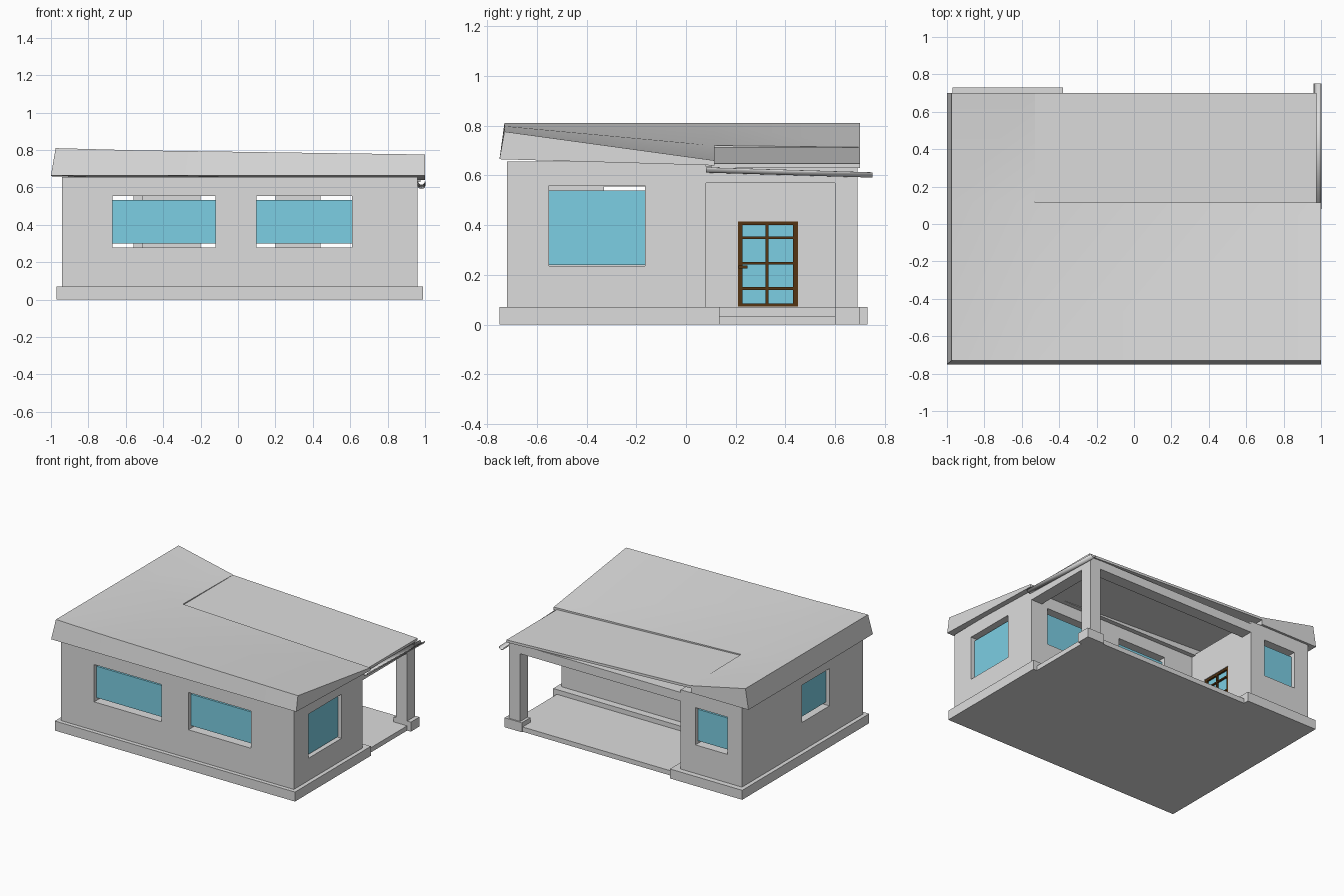
import bpy, bmesh, math

cube = bpy.data.objects.get("Cube")
if cube:
    bpy.data.objects.remove(cube, do_unlink=True)


def material(name, rgb):
    m = bpy.data.materials.new(name)
    m.use_nodes = True
    m.diffuse_color = (*rgb, 1)
    m.node_tree.nodes["Principled BSDF"].inputs["Base Color"].default_value = (*rgb, 1)
    return m


plaster = material("pale_grey", (0.72, 0.72, 0.72))
glass = material("blue_glass", (0.2, 0.62, 0.77))
wood = material("brown_wood", (0.09, 0.036, 0.006))


def finish(name, bm, mat):
    bmesh.ops.recalc_face_normals(bm, faces=bm.faces)
    me = bpy.data.meshes.new(name)
    bm.to_mesh(me)
    bm.free()
    me.materials.append(mat)
    ob = bpy.data.objects.new(name, me)
    bpy.context.collection.objects.link(ob)
    return ob


def add_box(bm, x, y, z):
    vs = bmesh.ops.create_cube(bm, size=1)["verts"]
    for v in vs:
        v.co = [r[0] if c < 0 else r[1] for r, c in zip((x, y, z), v.co)]


def boxes(name, mat, *ranges):
    bm = bmesh.new()
    for r in ranges:
        add_box(bm, *r)
    return finish(name, bm, mat)


def prism(name, outline, z0, z1, mat):
    bm = bmesh.new()
    face = bm.faces.new([bm.verts.new((x, y, z0)) for x, y in outline])
    top = bmesh.ops.extrude_face_region(bm, geom=[face])["geom"]
    for v in top:
        if isinstance(v, bmesh.types.BMVert):
            v.co.z = z1
    return finish(name, bm, mat)


def l_shape(x0, x1, y0, y1, inner_x, inner_y):
    return [(x0, y0), (x1, y0), (x1, inner_y), (inner_x, inner_y), (inner_x, y1), (x0, y1)]


def cut(target, cutter):
    mod = target.modifiers.new("cut", "BOOLEAN")
    mod.operation, mod.solver, mod.object = "DIFFERENCE", "EXACT", cutter
    bpy.context.view_layer.objects.active = target
    bpy.ops.object.modifier_apply(modifier=mod.name)
    bpy.data.objects.remove(cutter, do_unlink=True)


# Foundation and porch floor
prism("foundation", l_shape(-0.97, 0.99, -0.75, 0.73, -0.38, 0.135), 0, 0.07, plaster)
boxes("porch_floor", plaster, ((-0.4, 0.96), (0.12, 0.69), (0, 0.035)))

# Hollow L-shaped walls
T = 0.07
walls = prism("walls", l_shape(-0.94, 0.96, -0.72, 0.69, -0.44, 0.08), 0.06, 0.655, plaster)
cut(walls, prism("hollow", l_shape(-0.94 + T, 0.96 - T, -0.72 + T, 0.69 - T, -0.44 - T, 0.08 - T),
                 0.03, 0.7, plaster))

# Windows: axis the wall faces along, wall centre, span, opening heights, glass heights
LOW, PANE = (0.28, 0.555), (0.3, 0.532)
windows = [
    ("front_right_window", "y", -0.685, (-0.67, -0.12), LOW, PANE),
    ("front_left_window", "y", -0.685, (0.1, 0.61), LOW, PANE),
    ("porch_window_inner", "y", 0.045, (-0.2, 0.2), LOW, PANE),
    ("porch_window_outer", "y", 0.045, (0.44, 0.82), LOW, PANE),
    ("wing_window", "y", 0.655, (-0.82, -0.56), LOW, PANE),
    ("left_window", "x", 0.925, (-0.55, -0.165), (0.235, 0.56), (0.24, 0.54)),
    ("right_window", "x", -0.905, (-0.33, 0.06 - T), LOW, PANE),
]


def wall_box(axis, centre, half, span, z):
    across = (centre - half, centre + half)
    return (across, span, z) if axis == "x" else (span, across, z)


DOOR_Y, DOOR_Z = (0.21, 0.45), (0.07, 0.415)
holes = [wall_box(a, c, 0.06, s, hole) for _, a, c, s, hole, _ in windows]
holes.append(wall_box("x", -0.475, 0.06, DOOR_Y, (0.072, DOOR_Z[1])))
cut(walls, boxes("openings", plaster, *holes))
for name, a, c, s, _, pane in windows:
    boxes(name, glass, wall_box(a, c, 0.006, s, pane))

# Glazed door with wooden bars and a handle
boxes("door_glass", glass, ((-0.465, -0.459), DOOR_Y, DOOR_Z))
bars = [((-0.475, -0.445), (y - w, y + w), DOOR_Z)
        for y, w in ((0.218, 0.009), (0.326, 0.006), (0.441, 0.01))]
bars += [((-0.474, -0.446), DOOR_Y, (z - w, z + w))
         for z, w in ((0.077, 0.007), (0.146, 0.006), (0.246, 0.005), (0.349, 0.005), (0.408, 0.008))]
boxes("door_frame", wood, *bars)
boxes("door_handle", wood, ((-0.45, -0.425), (0.212, 0.248), (0.226, 0.238)))

# Porch post, its plinth, and the beams
boxes("porch_post", plaster, ((0.87, 0.96), (0.6, 0.69), (0.06, 0.6)))
boxes("post_plinth", plaster, ((0.85, 0.99), (0.6, 0.7), (0, 0.07)))
boxes("porch_beams", plaster, ((0.87, 0.96), (0.08, 0.69), (0.57, 0.635)),
      ((-0.45, 0.96), (0.6, 0.69), (0.57, 0.635)))

# Main roof: warped top over an L outline, with flared fascia and a soffit
top = [(-0.975, -0.73, 0.81), (-0.53, -0.73, 0.798), (1, -0.73, 0.776), (1, 0.115, 0.66),
       (-0.53, 0.115, 0.72), (-0.53, 0.7, 0.713), (-0.975, 0.7, 0.81), (-0.975, 0.115, 0.81)]
low = [(-1, -0.75, 0.665), (-0.53, -0.75, 0.665), (1, -0.75, 0.665), (1, 0.115, 0.64),
       (-0.53, 0.115, 0.645), (-0.53, 0.7, 0.66), (-1, 0.7, 0.66), (-1, 0.115, 0.66)]
bm = bmesh.new()
tv, lv = [[bm.verts.new(p) for p in ring] for ring in (top, low)]
for ring in (tv, lv):
    for quad in ((0, 1, 4, 7), (1, 2, 3, 4), (7, 4, 5, 6)):
        bm.faces.new([ring[i] for i in quad])
for i in range(8):
    j = (i + 1) % 8
    bm.faces.new((tv[i], tv[j], lv[j], lv[i]))
roof = finish("main_roof", bm, plaster)

# Thin porch roof falling towards the gutter
porch_roof = boxes("porch_roof", plaster, ((-0.54, 0.975), (0.1, 0.7), (-0.018, 0)))
for v in porch_roof.data.vertices:
    v.co.z += 0.712 if v.co.x < 0 else 0.648

# Half-round gutter along the porch roof edge
bm = bmesh.new()
R, STEPS = 0.019, 10
rings = []
for y, z in ((0.08, 0.632), (0.75, 0.612)):
    rings.append([bm.verts.new((0.981 - R * math.cos(math.pi * i / STEPS), y,
                                z - R * math.sin(math.pi * i / STEPS))) for i in range(STEPS + 1)])
for i in range(STEPS):
    bm.faces.new((rings[0][i], rings[0][i + 1], rings[1][i + 1], rings[1][i]))
gutter = finish("gutter", bm, plaster)
shell = gutter.modifiers.new("thickness", "SOLIDIFY")
shell.thickness, shell.offset = 0.004, 0

# Smooth shading with sharp edges kept
bpy.ops.object.select_all(action="DESELECT")
for ob in (roof, gutter):
    ob.select_set(True)
bpy.context.view_layer.objects.active = roof
bpy.ops.object.shade_smooth_by_angle(angle=math.radians(30))
